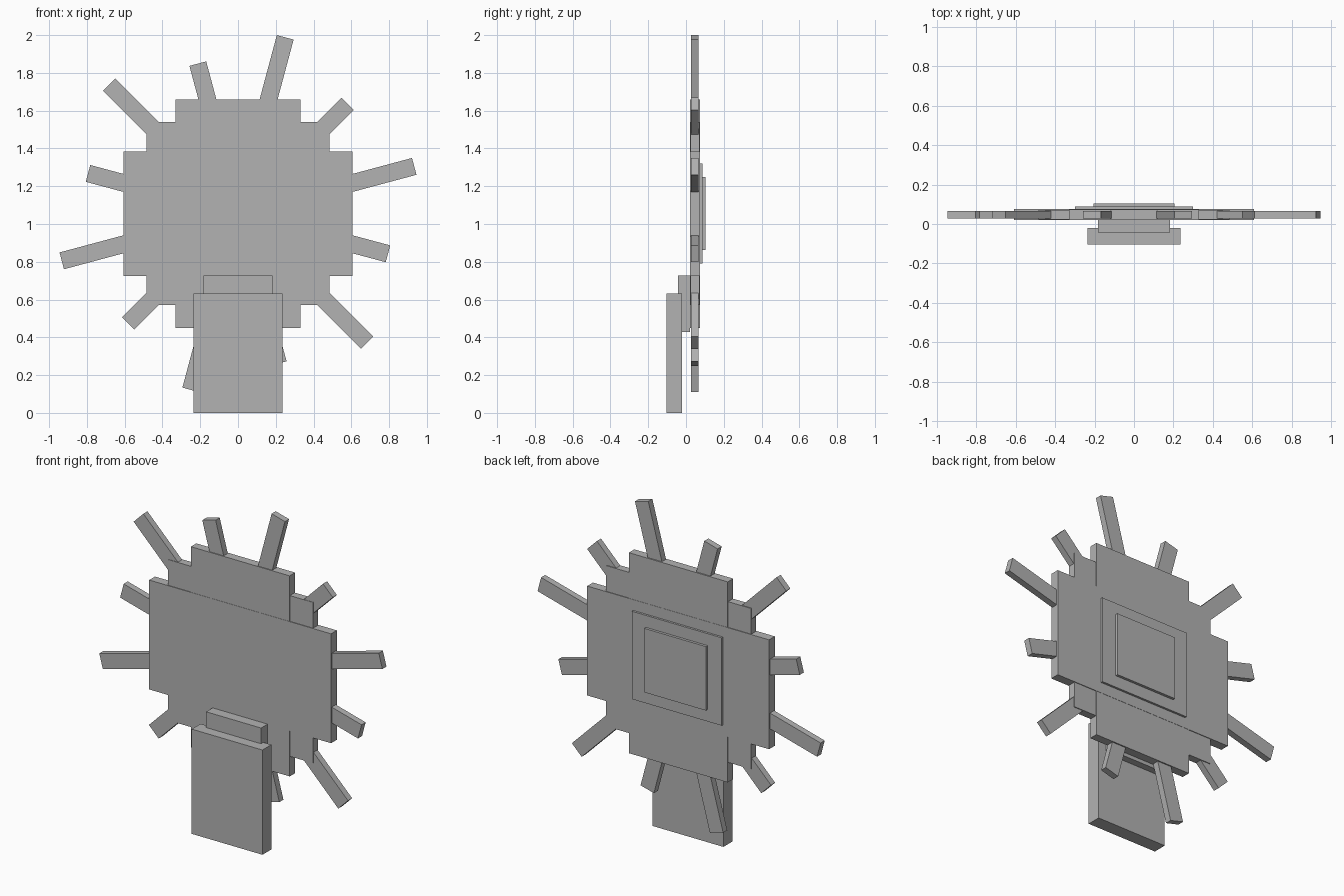
import bpy, math
from mathutils import Matrix

if "Cube" in bpy.data.objects:
    bpy.data.objects.remove(bpy.data.objects["Cube"])

CZ = 1.055  # height of the sunburst centre

grey = bpy.data.materials.new("plain grey")
grey.diffuse_color = (0.45, 0.45, 0.45, 1)
grey.use_nodes = True
grey.node_tree.nodes["Principled BSDF"].inputs["Base Color"].default_value = grey.diffuse_color


def box(name, x, y, z, turn=0.0, pivot_z=0.0):
    """Box from (min, max) ranges, turned about the y axis at height pivot_z."""
    bpy.ops.mesh.primitive_cube_add(size=1)
    ob = bpy.context.object
    ob.name = name
    size = [r[1] - r[0] for r in (x, y, z)]
    mid = [(r[0] + r[1]) / 2 for r in (x, y, z)]
    ob.data.transform(Matrix.Translation(mid) @ Matrix.Diagonal((*size, 1)))
    ob.rotation_euler.y = turn
    ob.location.z = pivot_z
    ob.data.materials.append(grey)
    return ob


# Stepped round body from three crossing slabs
for name, hx, hz, y in (("body_wide", 0.607, 0.33, (0.02, 0.075)),
                        ("body_tall", 0.33, 0.605, (0.0215, 0.0735)),
                        ("body_middle", 0.485, 0.485, (0.024, 0.071))):
    box(name, (-hx, hx), y, (CZ - hz, CZ + hz))

# Two thin plates stacked on the back
box("back_plate_large", (-0.30, 0.30), (0.07, 0.088), (CZ - 0.265, CZ + 0.265))
box("back_plate_small", (-0.205, 0.205), (0.08, 0.104), (CZ - 0.193, CZ + 0.193))

# Twelve rays, alternately long and short
for i in range(12):
    reach = 0.822 if i % 2 else 0.966
    box(f"ray_{i + 1}", (0.5, reach), (0.027, 0.066), (-0.046, 0.046),
        turn=-math.radians(15 + 30 * i), pivot_z=CZ)

# Stand: neck and front leg
box("stand_neck", (-0.183, 0.183), (-0.042, 0.022), (0.428, 0.727))
box("stand_leg", (-0.236, 0.236), (-0.104, -0.02), (0, 0.632))
